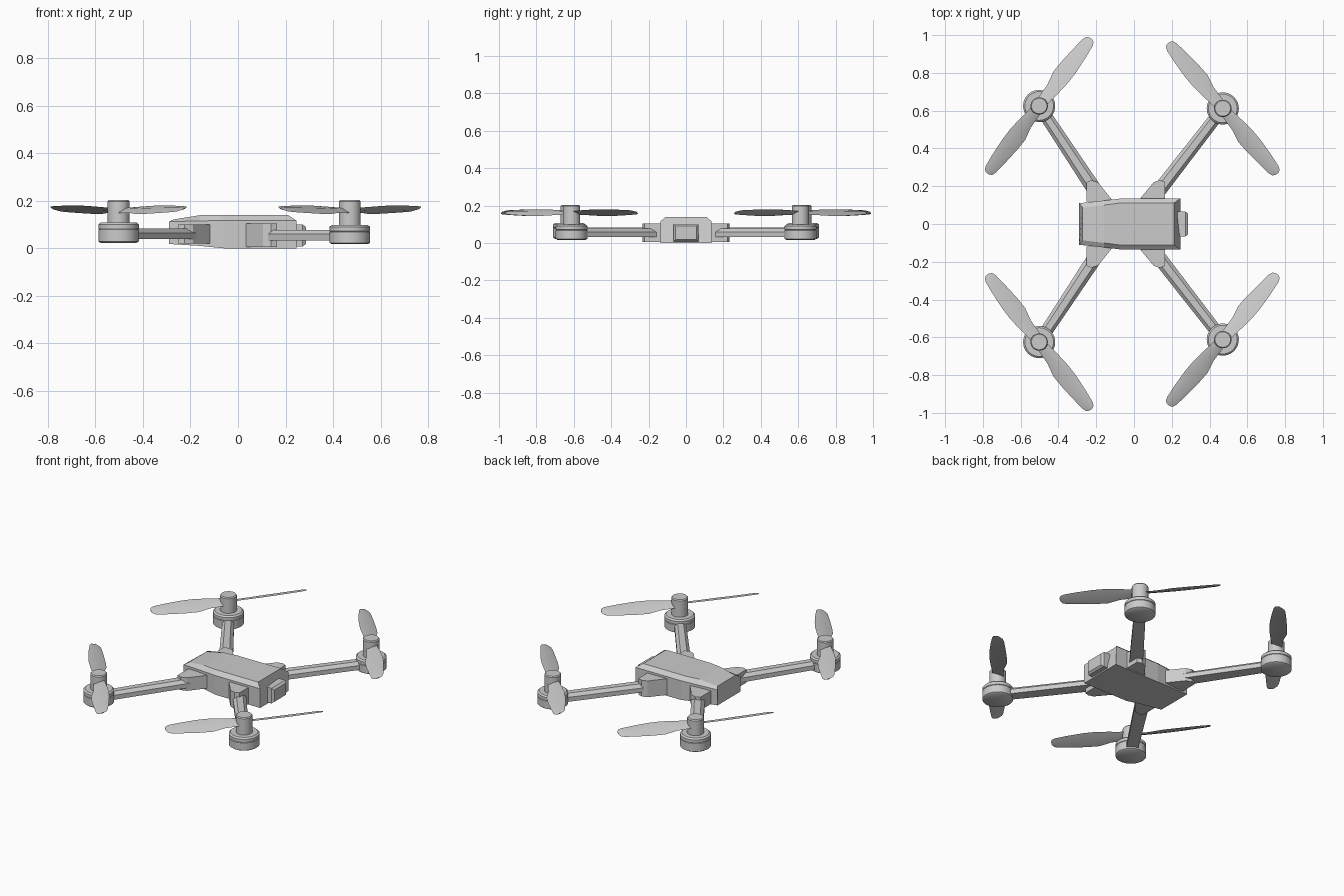
import bpy, bmesh
from math import radians, cos, sin, tan
from mathutils import Vector

if "Cube" in bpy.data.objects:
    bpy.data.objects.remove(bpy.data.objects["Cube"])


def finish(name, bm, smooth=False):
    bmesh.ops.recalc_face_normals(bm, faces=bm.faces)
    me = bpy.data.meshes.new(name)
    bm.to_mesh(me)
    bm.free()
    ob = bpy.data.objects.new(name, me)
    bpy.context.collection.objects.link(ob)
    if smooth:
        bpy.ops.object.select_all(action='DESELECT')
        ob.select_set(True)
        bpy.context.view_layer.objects.active = ob
        bpy.ops.object.shade_smooth_by_angle(angle=radians(35))
    return ob


def loft(name, rings, smooth=False):
    """Skin a list of equal-length point rings and cap both ends."""
    bm = bmesh.new()
    vs = [[bm.verts.new(p) for p in r] for r in rings]
    n = len(rings[0])
    for a, b in zip(vs, vs[1:]):
        for i in range(n):
            j = (i + 1) % n
            bm.faces.new((a[i], a[j], b[j], b[i]))
    bm.faces.new(vs[0])
    bm.faces.new(vs[-1])
    return finish(name, bm, smooth)


def turned(name, x, y, profile, n=40):
    rings = [[(x + r * cos(2 * 3.14159265 * i / n), y + r * sin(2 * 3.14159265 * i / n), z)
              for i in range(n)] for r, z in profile]
    return loft(name, rings, True)


# Body: cross-sections along x as (x, x_top, half width, top half width, z bottom, z shoulder, z top)
stations = [(-0.29, -0.272, 0.11, 0.086, 0.018, 0.112, 0.121),
            (-0.16, -0.16, 0.124, 0.10, 0.010, 0.115, 0.139),
            (-0.06, -0.08, 0.136, 0.11, 0.0, 0.117, 0.139),
            (0.245, 0.212, 0.136, 0.11, 0.0, 0.117, 0.139)]
loft("body", [[(x, -w, zb), (x, w, zb), (x, w, zs), (xt, tw, zt), (xt, -tw, zt), (x, -w, zs)]
              for x, xt, w, tw, zb, zs, zt in stations])

# Camera block on the nose, with a chamfered face
loft("camera_block", [[(x, -w, zl), (x, w, zl), (x, w, zh), (x, -w, zh)]
                      for x, w, zl, zh in [(0.23, 0.066, 0.008, 0.1),
                                           (0.272, 0.066, 0.008, 0.1),
                                           (0.285, 0.056, 0.018, 0.09)]])

# Blade plan: distance from hub, low edge offset, high edge offset
PLAN = [(0.0, -0.028, 0.028), (0.06, -0.03, 0.034), (0.12, -0.031, 0.044),
        (0.19, -0.045, 0.053), (0.26, -0.041, 0.055), (0.35, -0.03, 0.051),
        (0.42, -0.02, 0.045), (0.441, -0.012, 0.038), (0.45, 0.004, 0.024)]


def blade(name, place, z0, ang, pitch):
    rings = []
    for u, lo, hi in PLAN:
        mid, t = (lo + hi) / 2, 0.007 if u < 0.43 else 0.004
        ring = []
        for v, dz in [(lo, 0), (mid, t), (hi, 0), (mid, -t * 0.6)]:
            ring.append(place(u * cos(ang) - v * sin(ang), u * sin(ang) + v * cos(ang),
                              z0 + v * tan(pitch) + dz))
        rings.append(ring)
    loft(name, rings, True)


# Rotor sets: name, side, motor x and y, motor z range, blade angle, arm root, root half width
SETS = [("right", 1, 0.47, 0.612, 0.017, 0.098, 128, (0.085, 0.115), 0.038),
        ("left", -1, 0.502, 0.625, 0.023, 0.108, 125.7, (0.165, 0.115), 0.04)]
# Arm socket outlines on the positive y side, and z range
SOCKETS = {"right": ([(0.02, 0.12), (0.165, 0.12), (0.165, 0.222), (0.138, 0.232), (0.105, 0.222)],
                     0.005, 0.104),
           "left": ([(-0.11, 0.12), (-0.252, 0.12), (-0.252, 0.222), (-0.225, 0.232), (-0.19, 0.22)],
                    0.02, 0.1)}

for side, sx, mx, my, z0, z1, deg, root, rw in SETS:
    for end, sy in (("back", 1), ("front", -1)):
        tag = f"{end}_{side}"
        cx, cy = sx * mx, sy * my

        # Motor can with a seam near the top
        turned(f"{tag}_motor", cx, cy,
               [(0.076, z0), (0.085, z0 + 0.006), (0.085, z1 - 0.03), (0.082, z1 - 0.028),
                (0.085, z1 - 0.026), (0.085, z1 - 0.008), (0.076, z1)])
        # Rotor hub
        turned(f"{tag}_hub", cx, cy,
               [(0.046, z1 - 0.01), (0.046, 0.197), (0.041, 0.203)], 32)

        # Two pitched blades, mirrored between neighbouring rotors
        def place(x, y, z):
            return (cx + sx * x, cy + sy * y, z)
        for k in range(2):
            blade(f"{tag}_blade_{k + 1}", place, 0.16, radians(deg + 180 * k), radians(20))

        # Arm with chamfered upper edges
        a = Vector((sx * root[0], sy * root[1], 0))
        b = Vector((cx, cy, 0))
        side_dir = (b - a).normalized().cross(Vector((0, 0, 1)))
        lo = z0 + 0.015
        rings = []
        for p, w in ((a, rw), (b, 0.032)):
            rings.append([p + side_dir * s * w + Vector((0, 0, lo + h)) for s, h in
                          [(-1, 0), (1, 0), (1, 0.027), (0.5, 0.045), (-0.5, 0.045), (-1, 0.027)]])
        loft(f"{tag}_arm", rings)

        # Socket where the arm folds out of the body
        pts, zl, zh = SOCKETS[side]
        loft(f"{tag}_arm_socket", [[(x, sy * y, z) for x, y in pts] for z in (zl, zh)])
